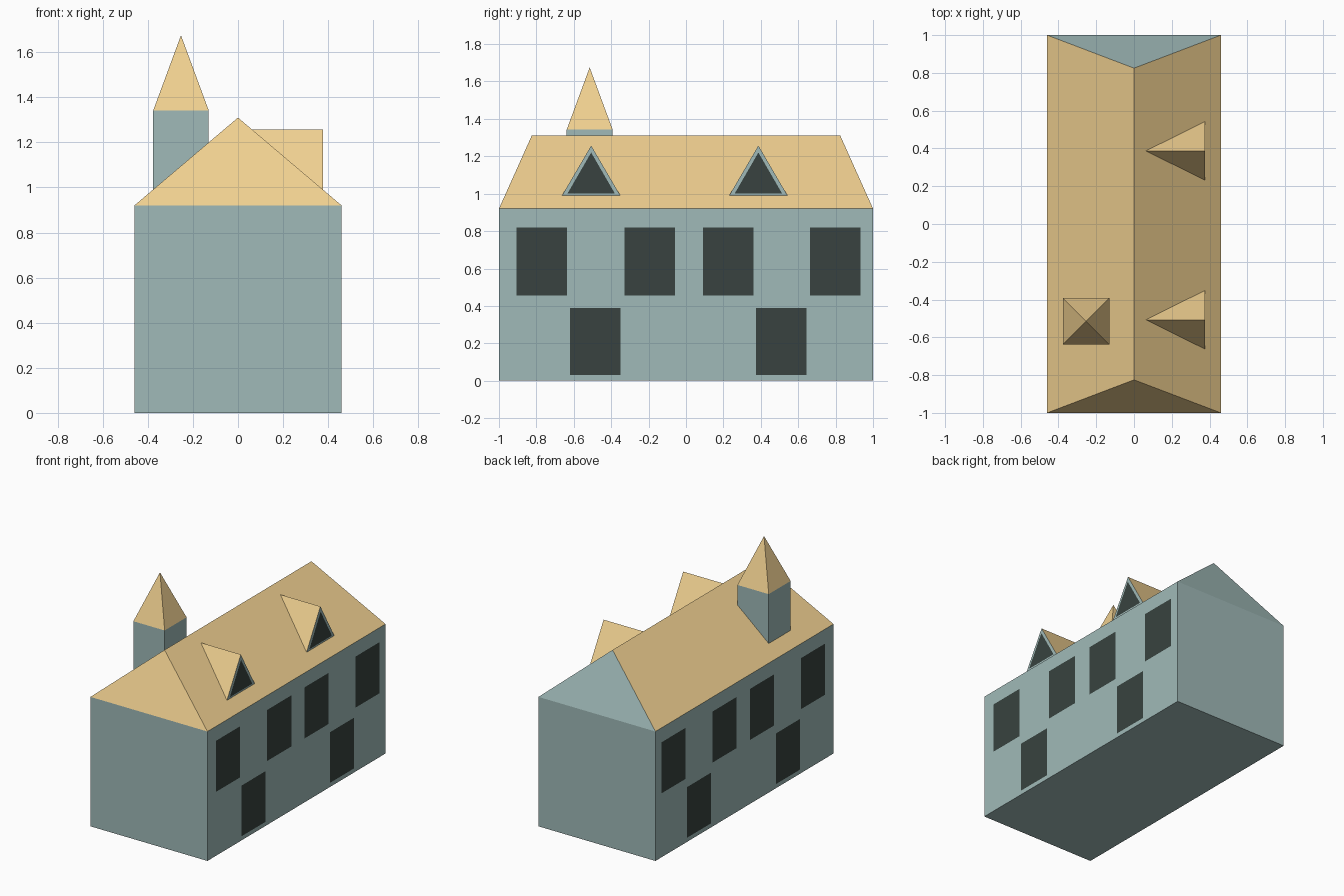
import bpy

if "Cube" in bpy.data.objects:
    bpy.data.objects.remove(bpy.data.objects["Cube"])


def material(name, rgb):
    m = bpy.data.materials.new(name)
    m.diffuse_color = (*rgb, 1)
    m.use_nodes = True
    m.node_tree.nodes["Principled BSDF"].inputs["Base Color"].default_value = m.diffuse_color
    return m


WALL = material("wall_paint", (0.35, 0.49, 0.48))
ROOF = material("roof_tan", (0.87, 0.63, 0.28))
DARK = material("dark_glass", (0.04, 0.055, 0.05))

W, L, EAVE, RIDGE, HIP = 0.46, 1.0, 0.92, 1.31, 0.825


def roof_x(z):
    """Half width of the roof at height z."""
    return W * (RIDGE - z) / (RIDGE - EAVE)


def roof_z(x):
    """Height of the roof surface at x."""
    return RIDGE - abs(x) * (RIDGE - EAVE) / W


def add_mesh(name, verts, faces, mats, slots=None):
    me = bpy.data.meshes.new(name)
    me.from_pydata(verts, [], faces)
    for m in mats:
        me.materials.append(m)
    for i, s in enumerate(slots or []):
        me.polygons[i].material_index = s
    ob = bpy.data.objects.new(name, me)
    bpy.context.collection.objects.link(ob)
    return ob


# House: box walls and hipped roof in one shell, back hip in wall colour
corners = [(-W, -L), (W, -L), (W, L), (-W, L)]
verts = [(x, y, z) for z in (0, EAVE) for x, y in corners]
verts += [(0, -HIP, RIDGE), (0, HIP, RIDGE)]
sides = [(i, (i + 1) % 4, (i + 1) % 4 + 4, i + 4) for i in range(4)]
faces = [(3, 2, 1, 0)] + sides + [(6, 7, 9), (4, 5, 8), (5, 6, 9, 8), (7, 4, 8, 9)]
add_mesh("house", verts, faces, [WALL, ROOF], [0] * 6 + [1] * 3)


# Windows and doors, flush on both long walls
def opening(name, side, y, z0, z1, hw=0.135):
    x = side * (W + 0.001)
    quad = [(x, y - side * hw, z0), (x, y + side * hw, z0),
            (x, y + side * hw, z1), (x, y - side * hw, z1)]
    add_mesh(name, quad, [(0, 1, 2, 3)], [DARK])


for side in (1, -1):
    for y in (-0.77, -0.195, 0.225, 0.797):
        opening("window", side, y, 0.455, 0.818)
    for y in (-0.485, 0.51):
        opening("door", side, y, 0.03, 0.39)

# Triangular dormers on the right slope
for y in (-0.507, 0.387):
    x, z0, z1, hw = 0.377, 0.99, 1.257, 0.156
    pts = [(x, y - hw, z0), (x, y + hw, z0), (x, y, z1), (roof_x(z1), y, z1)]
    add_mesh("dormer", pts, [(0, 1, 2), (0, 2, 3), (1, 3, 2)], [WALL, ROOF], [0, 1, 1])
    xg = x + 0.002
    add_mesh("dormer_window", [(xg, y - 0.126, 1.002), (xg, y + 0.126, 1.002), (xg, y, 1.22)],
             [(0, 1, 2)], [DARK])

# Turret standing on the left slope, with a pyramid cap
x0, x1, y0, y1, top, apex = -0.376, -0.13, -0.638, -0.392, 1.342, 1.675
plan = [(x0, y0), (x1, y0), (x1, y1), (x0, y1)]
verts = [(x, y, roof_z(x)) for x, y in plan] + [(x, y, top) for x, y in plan]
verts.append(((x0 + x1) / 2, (y0 + y1) / 2, apex))
cap = [(i + 4, (i + 1) % 4 + 4, 8) for i in range(4)]
add_mesh("turret", verts, sides + cap, [WALL, ROOF], [0] * 4 + [1] * 4)
